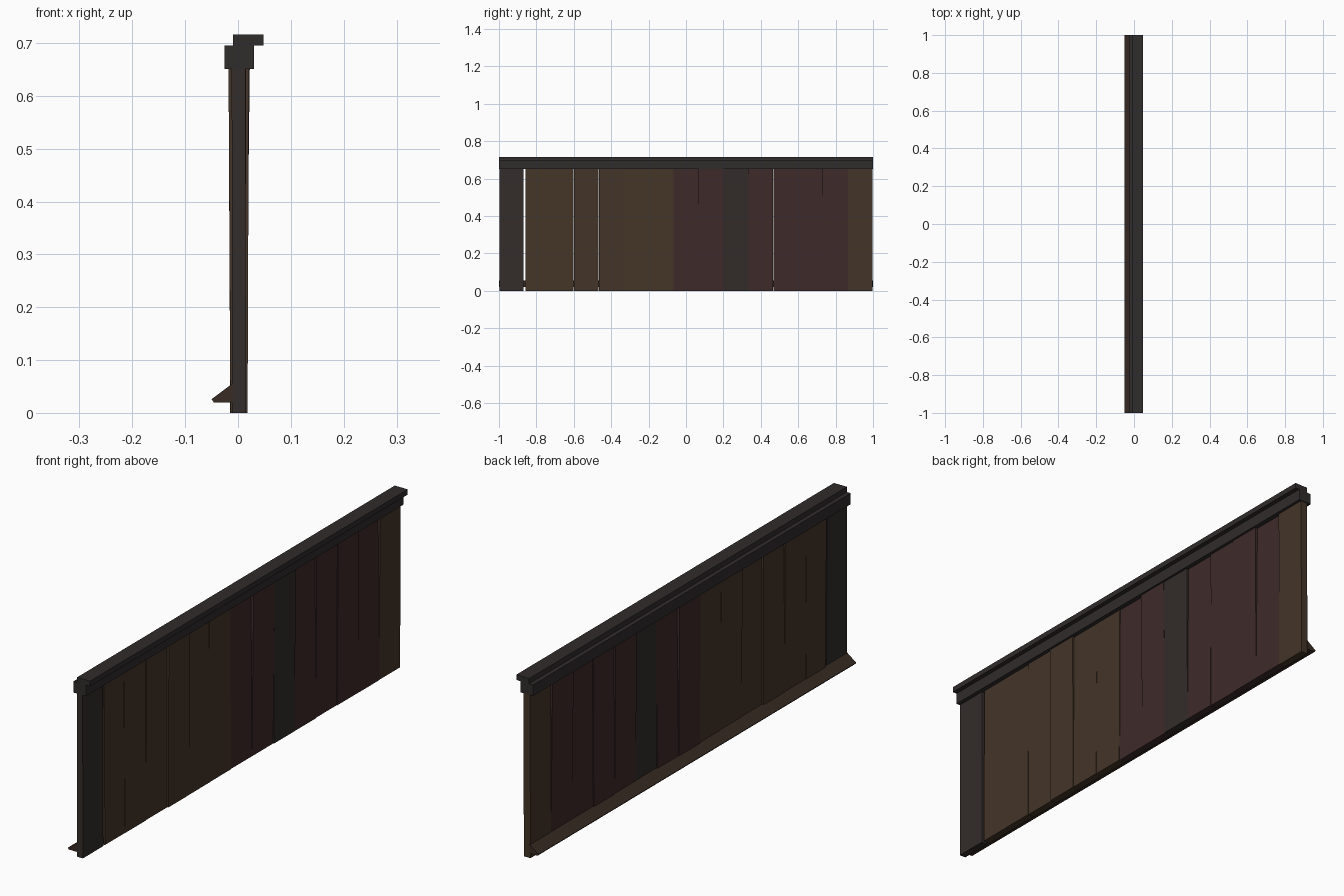
import bpy, bmesh, random
from mathutils import Matrix

if "Cube" in bpy.data.objects:
    bpy.data.objects.remove(bpy.data.objects["Cube"])

random.seed(4)


def material(name, rgb):
    m = bpy.data.materials.new(name)
    m.diffuse_color = (*rgb, 1)
    m.use_nodes = True
    m.node_tree.nodes["Principled BSDF"].inputs["Base Color"].default_value = m.diffuse_color
    return m


brown = material("brown_wood", (0.058, 0.036, 0.022))
red = material("red_wood", (0.048, 0.023, 0.023))
grey = material("grey_wood", (0.033, 0.026, 0.023))
dark = material("dark_wood", (0.030, 0.025, 0.025))
skirt = material("skirt_wood", (0.040, 0.024, 0.017))


def extrude(name, profile, y0, y1, mat):
    """Extrude an (x, z) profile along y."""
    bm = bmesh.new()
    face = bm.faces.new([bm.verts.new((x, y0, z)) for x, z in profile])
    out = bmesh.ops.extrude_face_region(bm, geom=[face])
    verts = [v for v in out["geom"] if isinstance(v, bmesh.types.BMVert)]
    bmesh.ops.translate(bm, verts=verts, vec=(0, y1 - y0, 0))
    bmesh.ops.recalc_face_normals(bm, faces=bm.faces[:])
    me = bpy.data.meshes.new(name)
    bm.to_mesh(me)
    bm.free()
    me.materials.append(mat)
    ob = bpy.data.objects.new(name, me)
    bpy.context.collection.objects.link(ob)
    return ob


def rect(x0, x1, z0, z1):
    return [(x0, z0), (x1, z0), (x1, z1), (x0, z1)]


# Upright planks, slightly uneven in lean and spacing
colours = [grey] + [brown] * 5 + [red] * 2 + [grey] + [red] * 4 + [brown]
colours.insert(1, brown)
n = 15
w = 2 / n
for i in range(n):
    y = -1 + i * w
    b, t = (random.uniform(-0.001, 0.004), random.uniform(-0.005, 0.009)) if i else (0.002, 0.001)
    h = 0.0145 if i else 0.013
    gap_a = 0.008 if i == 1 else (0.002 if i in (3, 4, 11) else 0.0)
    gap_b = 0.003 if i in (0, n - 1) else 0.0004
    y0 = y + gap_a if i else -0.998
    profile = [(b - h, 0), (b + h, 0), (t + h, 0.67), (t - h, 0.67)]
    ob = extrude(f"plank_{i + 1}", profile, y0, y + w - gap_b, colours[i])

# Top rail with an offset cap
extrude("top_rail", rect(-0.026, 0.030, 0.651, 0.695), -1, 1, dark)
extrude("top_cap", rect(-0.009, 0.048, 0.695, 0.716), -1, 1, dark)

# Sloped skirting strip along the rear foot
extrude("foot_strip", [(-0.010, 0.020), (-0.046, 0.020), (-0.050, 0.026), (-0.010, 0.056)],
        -1, 1, skirt)
